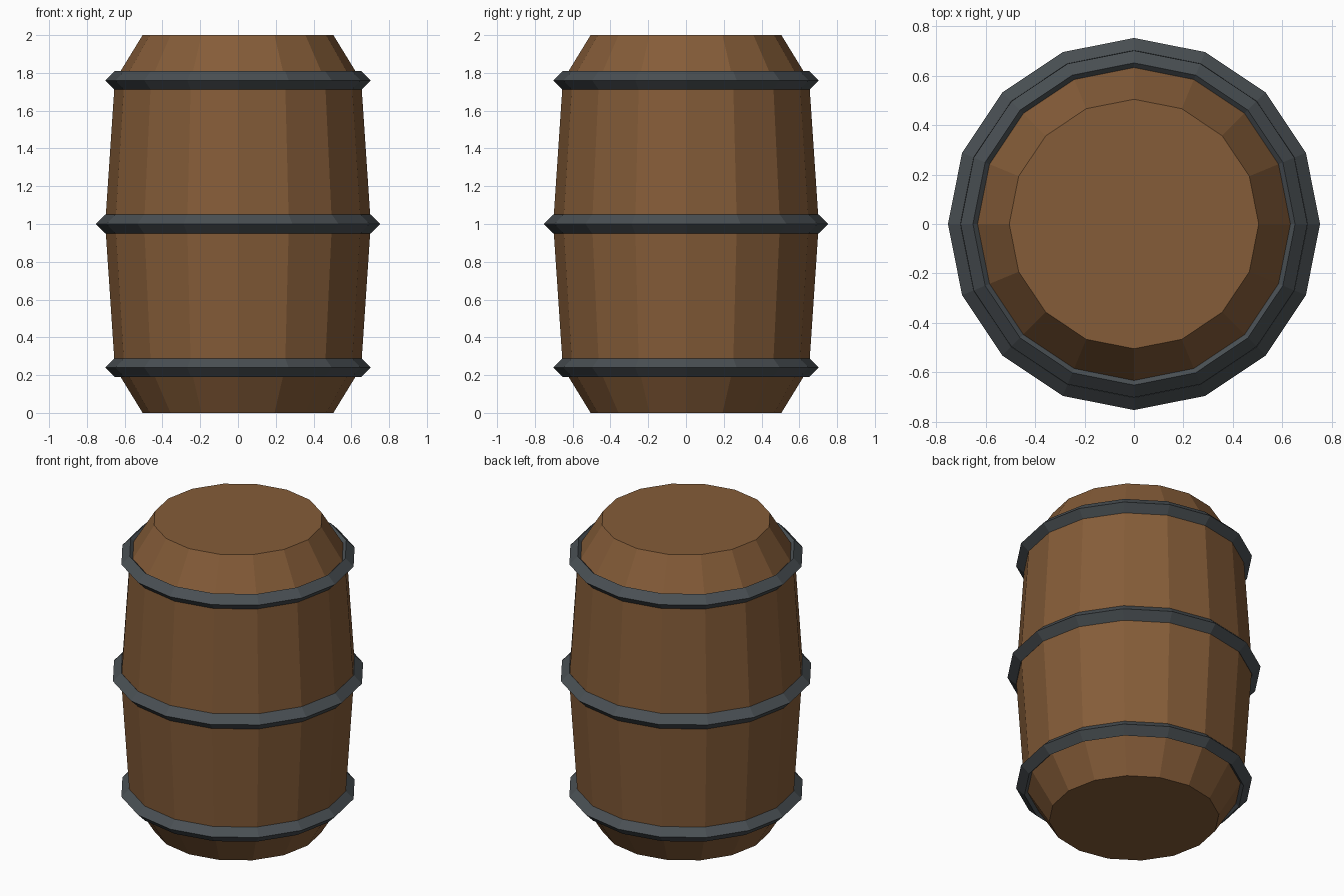
import bpy
import bmesh
from math import cos, sin, tau

SIDES = 16

cube = bpy.data.objects.get("Cube")
if cube:
    bpy.data.objects.remove(cube, do_unlink=True)


def make_material(name, colour):
    mat = bpy.data.materials.new(name)
    mat.use_nodes = True
    mat.diffuse_color = colour
    mat.node_tree.nodes["Principled BSDF"].inputs["Base Color"].default_value = colour
    return mat


def lathe(name, profile, mat, closed=False):
    """Turn a (radius, height) profile about z; open profiles get end caps."""
    bm = bmesh.new()
    rings = [[bm.verts.new((r * cos(tau * i / SIDES), r * sin(tau * i / SIDES), z))
              for i in range(SIDES)] for r, z in profile]
    pairs = list(zip(rings, rings[1:]))
    if closed:
        pairs.append((rings[-1], rings[0]))
    else:
        bm.faces.new(rings[0][::-1])
        bm.faces.new(rings[-1])
    for low, high in pairs:
        for i in range(SIDES):
            j = (i + 1) % SIDES
            bm.faces.new((low[i], low[j], high[j], high[i]))
    bmesh.ops.recalc_face_normals(bm, faces=bm.faces)
    mesh = bpy.data.meshes.new(name)
    bm.to_mesh(mesh)
    bm.free()
    mesh.materials.append(mat)
    obj = bpy.data.objects.new(name, mesh)
    bpy.context.collection.objects.link(obj)
    return obj


wood = make_material("brown wood", (0.235, 0.108, 0.04, 1))
iron = make_material("dark iron", (0.068, 0.08, 0.088, 1))

# Staves and flat ends
lathe("barrel_body", [(0.505, 0), (0.652, 0.24), (0.703, 1), (0.652, 1.76), (0.505, 2)], wood)

# Diamond-section hoops
T = 0.05
for name, radius, z in (("bottom_hoop", 0.652, 0.24),
                        ("middle_hoop", 0.703, 1.0),
                        ("top_hoop", 0.652, 1.76)):
    lathe(name, [(radius, z - T), (radius + T, z), (radius, z + T), (radius - T, z)],
          iron, closed=True)
